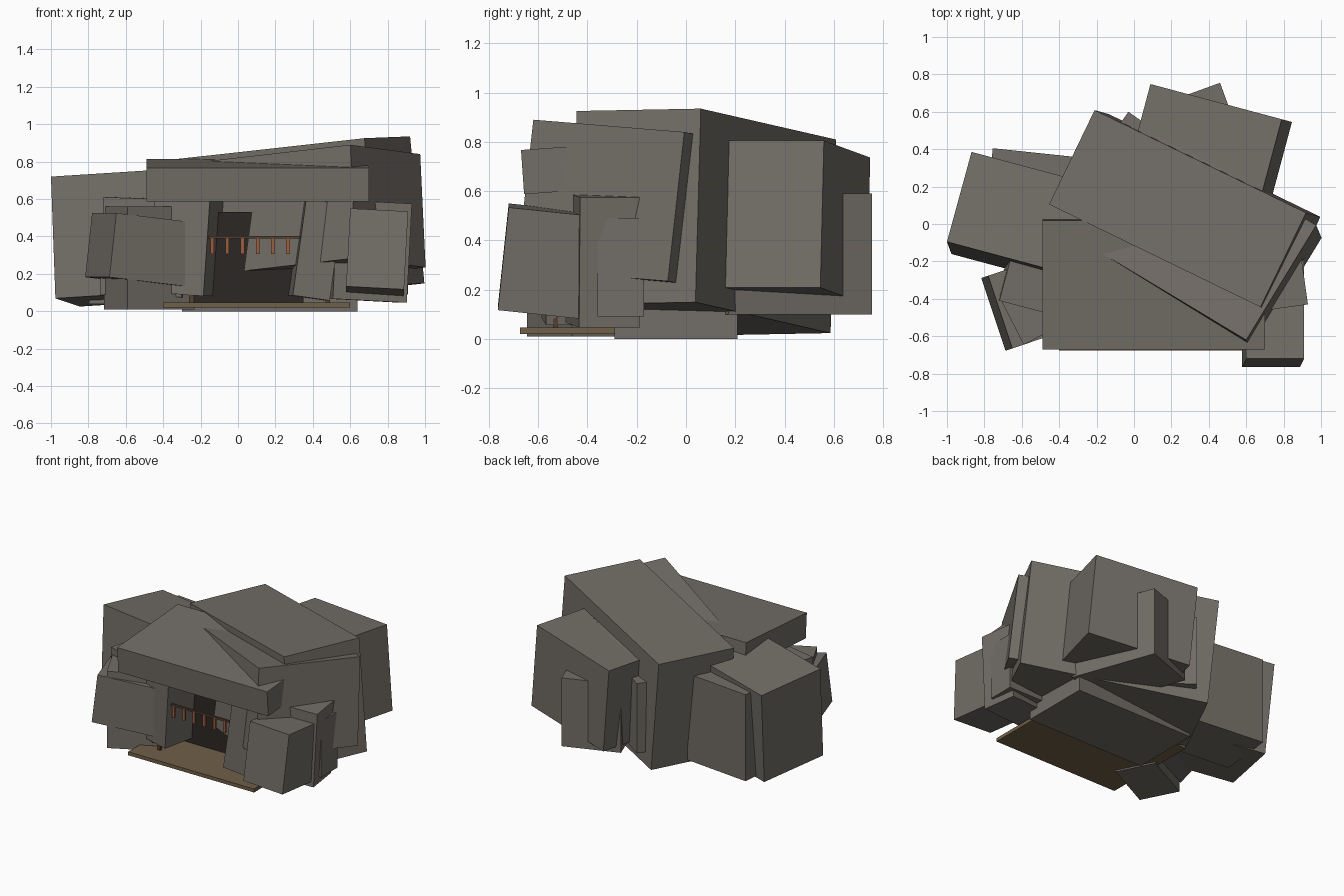
import bpy, bmesh
from math import radians
from mathutils import Matrix, Vector

if "Cube" in bpy.data.objects:
    bpy.data.objects.remove(bpy.data.objects["Cube"])


def material(name, rgb):
    m = bpy.data.materials.new(name)
    m.diffuse_color = (*rgb, 1)
    m.use_nodes = True
    m.node_tree.nodes["Principled BSDF"].inputs["Base Color"].default_value = m.diffuse_color
    return m


STONE = material("stone", (0.17, 0.155, 0.135))
DARK = material("dark_hollow", (0.025, 0.02, 0.018))
WOOD = material("plank_wood", (0.16, 0.115, 0.065))
POLE = material("pole_wood", (0.09, 0.05, 0.03))
MEAT = material("drying_strip", (0.33, 0.11, 0.05))


def block(name, corner, point, size, yaw=0, rx=0, ry=0, mat=STONE):
    """Tilted box whose corner with the given signs sits at point."""
    rot = (Matrix.Rotation(radians(yaw), 3, 'Z') @ Matrix.Rotation(radians(ry), 3, 'Y')
           @ Matrix.Rotation(radians(rx), 3, 'X'))
    offset = rot @ Vector([c * s / 2 for c, s in zip(corner, size)])
    bm = bmesh.new()
    bmesh.ops.create_cube(bm, size=1, matrix=Matrix.Diagonal((*size, 1)))
    mesh = bpy.data.meshes.new(name)
    bm.to_mesh(mesh)
    bm.free()
    mesh.materials.append(mat)
    ob = bpy.data.objects.new(name, mesh)
    ob.matrix_world = Matrix.Translation(Vector(point) - offset) @ rot.to_4x4()
    bpy.context.collection.objects.link(ob)


MID = (0, 0, 0)

# Overhanging roof slab and the large rocks behind it
block("roof_slab", (-1, -1, 1), (-.49, -.67, .767), (1.19, .69, .18), 0, 4, 0)
block("main_rock", (1, 1, 1), (.92, .06, .935), (1.263, .56, .79), -25.9, 1, -5.7)
block("right_rock", (1, -1, 1), (.60, -.62, .89), (1.0, .72, .61), -31, -4, -5.6)
block("back_rock", (1, 1, 1), (.79, .56, .805), (.73, .6, .6), -15, 0, -5.4)
block("left_rock", (-1, -1, 1), (-1.0, -.095, .72), (.75, .5, .655), -15, -5, -3.5)

# Smaller rocks at the back
block("back_small_rock", (1, 1, 1), (.46, .755, .59), (.4, .62, .49), 20)
block("back_left_rock", (-1, 1, 1), (-.755, .405, .66), (.5, .4, .62), -6)
block("back_gap_rock", (-1, 1, 1), (-.03, .6, .62), (.3, .3, .5), -35)

# Left entrance rocks
block("left_front_boulder", (-1, -1, 1), (-.65, -.665, .525), (.44, .41, .345), 18.5, 0, 6.5)
block("left_middle_rock", (-1, -1, 1), (-.72, -.41, .61), (.45, .35, .52), -15, 0, 2)
block("left_low_rock", (-1, -1, 1), (-.59, -.645, .56), (.4, .28, .55), 27)
block("left_entrance_pillar", (1, -1, 1), (-.15, -.57, .6), (.3, .35, .52), -12, 0, 4)

# Right entrance rocks
block("right_entrance_pillar", (-1, -1, 1), (.365, -.58, .6), (.2, .3, .52), 5, 0, 8)
block("right_front_boulder", (-1, -1, 1), (.60, -.72, .55), (.31, .4, .42), 0, -6, 3)
block("right_middle_rock", (1, -1, 1), (.93, -.43, .575), (.4, .25, .53), 8, 0, 3)
block("right_low_rock", MID, (.77, -.265, .29), (.28, .19, .4))

# Base rock, dark hollow and plank floor
block("base_rock", (1, 1, -1), (.64, .21, 0), (.94, .5, .3))
block("cave_hollow", MID, (.03, -.07, .28), (.64, .52, .5), mat=DARK)
block("plank_floor", MID, (.10, -.315, .033), (1.0, .72, .025), mat=WOOD)

# Drying rack with hanging strips
for i, x in enumerate((-.25, .48)):
    block(f"rack_post_{i + 1}", (0, 0, -1), (x, -.53, .04), (.022, .022, .37), mat=POLE)
block("rack_bar", MID, (.115, -.53, .395), (.75, .014, .014), mat=POLE)
for i in range(6):
    block(f"drying_strip_{i + 1}", (0, 0, 1), (-.138 + .081 * i, -.53, .392), (.02, .012, .085), mat=MEAT)
